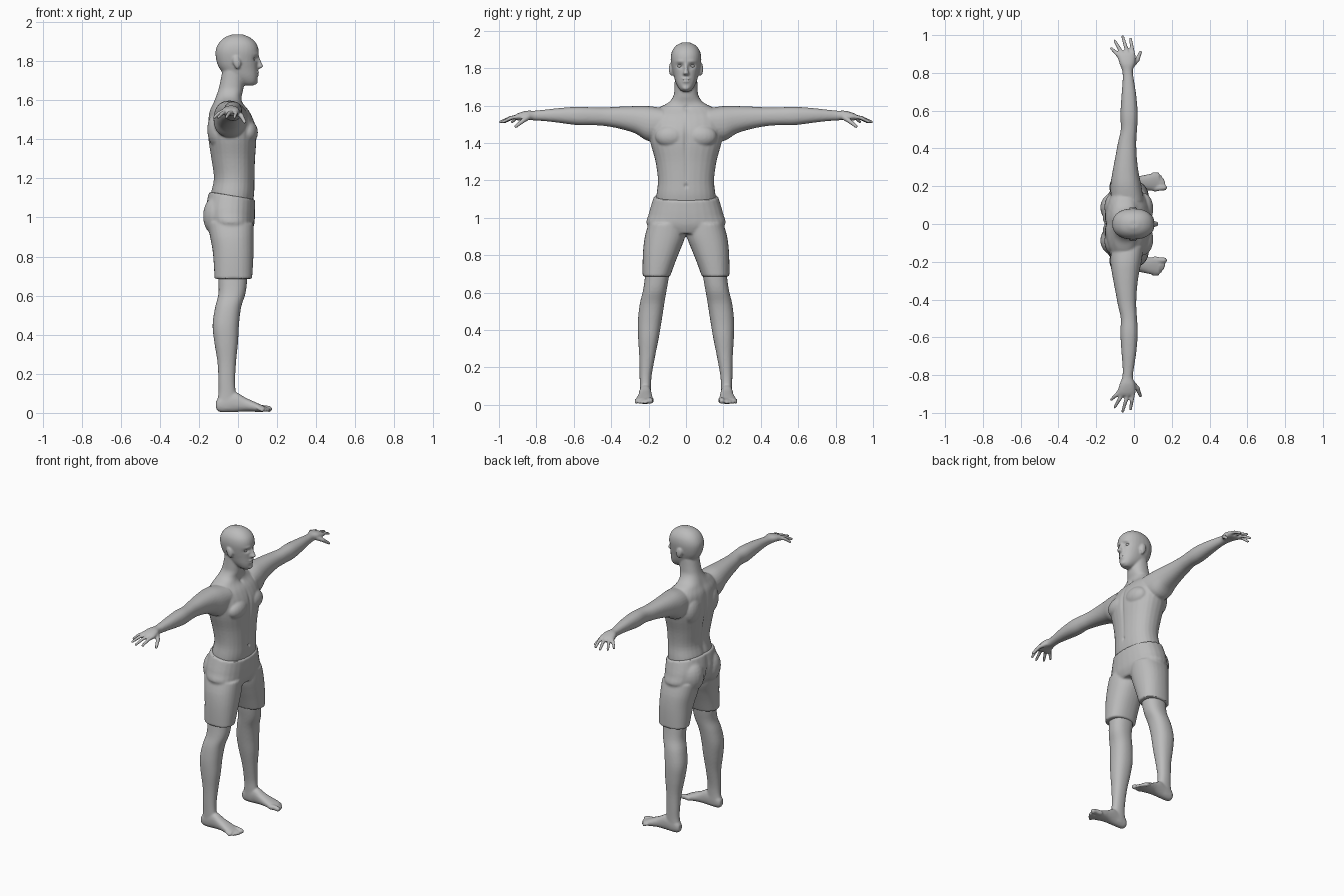
import bpy
import bmesh
from math import cos, sin, pi, exp, copysign
from mathutils import Vector, Matrix

default = bpy.data.objects.get("Cube")
if default:
    bpy.data.objects.remove(default)

grey = bpy.data.materials.new("plain grey")
grey.use_nodes = True
TONE = (0.5, 0.5, 0.5, 1)
grey.diffuse_color = TONE
grey.node_tree.nodes["Principled BSDF"].inputs["Base Color"].default_value = TONE


def spline(a, b, c, d, t):
    """Catmull-Rom point between b and c."""
    return 0.5 * (2 * b + (c - a) * t + (2 * a - 5 * b + 4 * c - d) * t * t
                  + (3 * b - a - 3 * c + d) * t ** 3)


def loft(bm, axis, rings, sides=28, steps=4, power=0.88):
    """Skin rounded sections, each given as position, low and high of both other axes."""
    dense = []
    last = len(rings) - 1
    for i in range(last):
        quad = [rings[max(i - 1, 0)], rings[i], rings[i + 1], rings[min(i + 2, last)]]
        for k in range(steps):
            dense.append([spline(*vals, k / steps) for vals in zip(*quad)])
    dense.append(rings[-1])
    loops = []
    for pos, u0, u1, v0, v1 in dense:
        loop = []
        for k in range(sides):
            c, s = cos(2 * pi * k / sides), sin(2 * pi * k / sides)
            u = (u0 + u1) / 2 + (u1 - u0) / 2 * copysign(abs(c) ** power, c)
            v = (v0 + v1) / 2 + (v1 - v0) / 2 * copysign(abs(s) ** power, s)
            co = {"x": (pos, u, v), "y": (u, pos, v), "z": (u, v, pos)}[axis]
            loop.append(bm.verts.new(co))
        loops.append(loop)
    for a, b in zip(loops, loops[1:]):
        for k in range(sides):
            n = (k + 1) % sides
            bm.faces.new((a[k], a[n], b[n], b[k]))
    bm.faces.new(loops[0])
    bm.faces.new(loops[-1])


def column(bm, rings, **kw):
    """Upright loft that is symmetric across the middle."""
    loft(bm, "z", [(z, back, front, -w, w) for z, back, front, w in rings], **kw)


def blob(bm, centre, size, turn=0):
    m = Matrix.Translation(centre) @ Matrix.Rotation(turn, 4, "Y") @ Matrix.Diagonal((*size, 1))
    bmesh.ops.create_uvsphere(bm, u_segments=20, v_segments=14, radius=1, matrix=m)


def limb(bm, points, r0, r1):
    """Finger or toe: tapered segments with round joints."""
    n = len(points) - 1
    for i, p in enumerate(points):
        ra = r0 + (r1 - r0) * i / n
        blob(bm, p, (ra, ra, ra))
        if i < n:
            rb = r0 + (r1 - r0) * (i + 1) / n
            a, b = Vector(p), Vector(points[i + 1])
            m = Matrix.Translation((a + b) / 2) @ (b - a).to_track_quat("Z", "Y").to_matrix().to_4x4()
            bmesh.ops.create_cone(bm, cap_ends=True, segments=14, radius1=ra, radius2=rb,
                                  depth=(b - a).length, matrix=m)


def mirrored(bm):
    """Copy everything in bm to the other side."""
    geo = bmesh.ops.duplicate(bm, geom=bm.verts[:] + bm.edges[:] + bm.faces[:])["geom"]
    for v in geo:
        if isinstance(v, bmesh.types.BMVert):
            v.co.y = -v.co.y


def absorb(bm, other):
    temp = bpy.data.meshes.new("temp")
    other.to_mesh(temp)
    bm.from_mesh(temp)
    other.free()
    bpy.data.meshes.remove(temp)


def finish(name, bm, voxel, smooth, dents=(), angle=1.0):
    """Fuse the volumes, soften the joins and press in the surface details."""
    bmesh.ops.recalc_face_normals(bm, faces=bm.faces[:])
    mesh = bpy.data.meshes.new(name)
    bm.to_mesh(mesh)
    bm.free()
    ob = bpy.data.objects.new(name, mesh)
    bpy.context.collection.objects.link(ob)
    fuse = ob.modifiers.new("fuse", "REMESH")
    fuse.mode, fuse.voxel_size = "VOXEL", voxel
    soft = ob.modifiers.new("soften", "SMOOTH")
    soft.factor, soft.iterations = 0.5, smooth
    graph = bpy.context.evaluated_depsgraph_get()
    baked = bpy.data.meshes.new_from_object(ob.evaluated_get(graph))
    ob.modifiers.clear()
    ob.data = baked
    for v in baked.vertices:
        side = Vector((v.co.x, abs(v.co.y), v.co.z))
        for centre, size, push in dents:
            d = sum(((p - c) / s) ** 2 for p, c, s in zip(side, centre, size))
            if d < 9:
                v.co.x += push * exp(-d)
    baked.materials.clear()
    baked.materials.append(grey)
    bpy.ops.object.select_all(action="DESELECT")
    ob.select_set(True)
    bpy.context.view_layer.objects.active = ob
    bpy.ops.object.shade_smooth_by_angle(angle=angle)
    return ob


# Torso and neck, with chest and shoulder-blade volumes
body = bmesh.new()
column(body, [(1.05, -.14, .07, .16), (1.12, -.14, .083, .158), (1.2, -.125, .085, .15),
              (1.3, -.138, .088, .163), (1.4, -.153, .095, .19), (1.47, -.155, .09, .2),
              (1.54, -.147, .06, .195), (1.585, -.127, .025, .15), (1.615, -.115, .018, .095),
              (1.65, -.102, .026, .068), (1.69, -.092, .03, .062), (1.75, -.08, .03, .06)])
side = bmesh.new()
blob(side, (.05, .08, 1.435), (.052, .085, .062))
blob(side, (-.105, .09, 1.45), (.052, .075, .095))

# Arm and palm
loft(side, "y", [(.12, -.12, .05, 1.43, 1.585), (.2, -.125, .04, 1.41, 1.597),
                 (.27, -.115, .025, 1.45, 1.597), (.35, -.1, .015, 1.475, 1.594),
                 (.43, -.085, .012, 1.49, 1.59), (.5, -.07, .016, 1.495, 1.59),
                 (.58, -.072, .02, 1.495, 1.593), (.68, -.066, .012, 1.508, 1.586),
                 (.76, -.06, 0, 1.517, 1.577), (.81, -.062, -.006, 1.52, 1.572),
                 (.85, -.077, .005, 1.523, 1.572), (.89, -.088, .008, 1.52, 1.562),
                 (.91, -.085, .002, 1.522, 1.552)])

# Fingers fan out from the knuckles, thumb points forward and down
for root, tip, reach in ((-.003, -.018, .98), (-.028, -.06, .992), (-.052, -.102, .97), (-.074, -.12, .93)):
    mid = (root + tip) / 2
    limb(side, [(root, .885, 1.542), (mid, (.885 + reach) / 2, 1.535), (tip, reach, 1.512)], .0125, .0085)
limb(side, [(-.012, .84, 1.54), (.018, .87, 1.52), (.034, .91, 1.488)], .016, .0095)

# Lower leg, foot and toes
loft(side, "z", [(.75, -.1, .05, .085, .215), (.68, -.1, .047, .092, .22),
                 (.61, -.1, .038, .104, .23), (.54, -.117, .016, .116, .247),
                 (.45, -.13, .005, .13, .257), (.36, -.121, 0, .145, .256),
                 (.26, -.105, -.01, .165, .25), (.16, -.1, -.015, .183, .248),
                 (.1, -.1, -.01, .187, .247), (.05, -.108, 0, .187, .247), (.02, -.1, 0, .19, .245)])
loft(side, "x", [(-.112, .2, .235, .02, .06), (-.09, .19, .245, .004, .085),
                 (-.02, .186, .25, .004, .108), (.04, .181, .256, .008, .077),
                 (.1, .176, .268, .005, .05), (.135, .18, .268, .006, .034)])
for i in range(5):
    r = .017 if i == 0 else .012 - .0007 * i
    y = .192 if i == 0 else .201 + .0165 * i
    end = .16 - .0022 * i * i
    limb(side, [(.11, y - .004, .024), (end - .02, y, .024), (end, y, .003 + r)], r, r * .9)

# Ear
blob(side, (-.006, .081, 1.795), (.02, .011, .033), -.25)
blob(side, (-.003, .078, 1.775), (.012, .01, .018))
mirrored(side)
absorb(body, side)

# Head, nose, lips and chin
column(body, [(1.675, .03, .08, .02), (1.69, 0, .094, .037), (1.72, -.055, .1, .054),
              (1.76, -.093, .1, .066), (1.8, -.11, .101, .076), (1.85, -.115, .106, .082),
              (1.89, -.1, .094, .075), (1.92, -.07, .063, .053), (1.937, -.028, .023, .022)])
loft(body, "z", [(1.762, .08, .112, -.015, .015), (1.772, .08, .13, -.017, .017),
                 (1.79, .08, .122, -.011, .011), (1.825, .08, .108, -.01, .01)], sides=16)
blob(body, (.096, 0, 1.742), (.014, .025, .008))
blob(body, (.094, 0, 1.729), (.014, .022, .008))
blob(body, (.086, 0, 1.695), (.016, .022, .015))

finish("body", body, .0058, 5, [
    ((.09, .032, 1.812), (.05, .016, .011), -.015),   # eye sockets
    ((.095, .032, 1.836), (.05, .022, .008), .004),   # brows
    ((.1, 0, 1.7355), (.03, .022, .003), -.005),      # mouth line
    ((.09, 0, 1.42), (.05, .012, .09), -.009),        # breastbone
    ((.09, 0, 1.25), (.05, .01, .1), -.004),          # belly line
    ((.085, 0, 1.17), (.04, .009, .01), -.008),       # navel
    ((-.15, 0, 1.33), (.06, .018, .2), .012),         # spine
    ((.03, .0, 1.585), (.04, .014, .014), -.008),     # throat notch
])

# Eyes sit in the sockets
eyes = bmesh.new()
blob(eyes, (.073, .032, 1.811), (.015, .016, .011))
mirrored(eyes)
finish("eyes", eyes, .003, 1)

# Shorts: hips, seat and two legs, with the waist dipping to the front
shorts = bmesh.new()
loft(shorts, "z", [(.97, -.155, .08, .004, .2), (.9, -.143, .081, .004, .22),
                   (.83, -.13, .08, .03, .229), (.76, -.124, .077, .058, .232),
                   (.685, -.12, .072, .085, .232)])
blob(shorts, (-.092, .087, 1.0), (.087, .085, .1))
mirrored(shorts)
column(shorts, [(1.112, -.148, .088, .172), (1.07, -.16, .088, .185), (1.02, -.167, .087, .199),
                (.96, -.15, .082, .207), (.915, -.11, .065, .11)])
for v in shorts.verts:
    v.co.z -= .17 * (v.co.x + .03) * min(max((v.co.z - .95) / .16, 0), 1)
finish("shorts", shorts, .0075, 3, [((-.16, 0, 1.0), (.08, .016, .09), .015)], .7)
